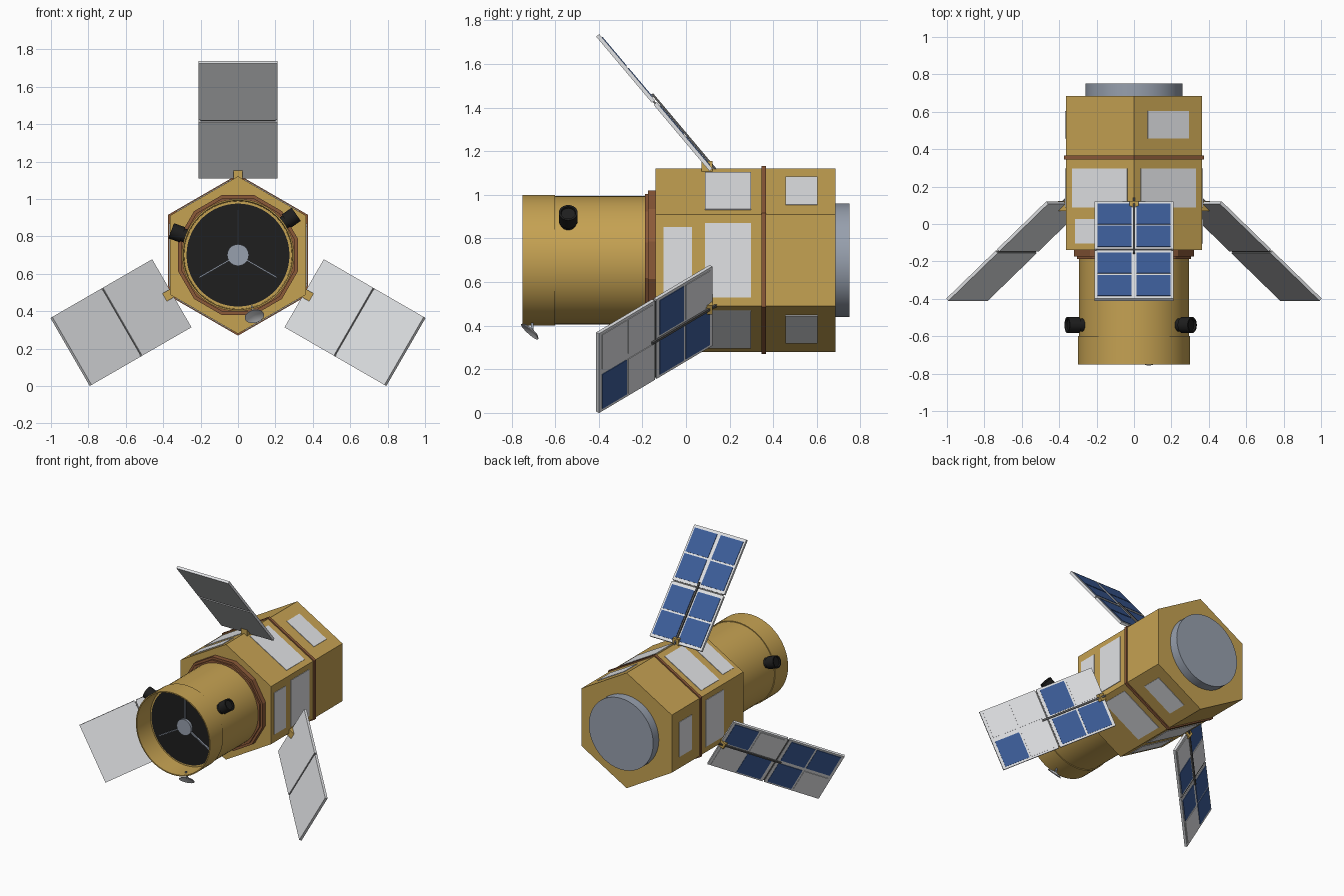
import bpy, bmesh
from math import radians, sin, cos
from mathutils import Matrix, Vector

if "Cube" in bpy.data.objects:
    bpy.data.objects.remove(bpy.data.objects["Cube"])

AXIS_HEIGHT = 0.70


def material(name, rgb):
    m = bpy.data.materials.new(name)
    m.use_nodes = True
    m.diffuse_color = (*rgb, 1)
    m.node_tree.nodes["Principled BSDF"].inputs["Base Color"].default_value = (*rgb, 1)
    return m


GOLD = material("gold foil", (0.56, 0.36, 0.085))
BROWN = material("copper brown", (0.26, 0.10, 0.04))
WHITE = material("pale grey", (0.75, 0.76, 0.78))
BLUE = material("solar blue", (0.045, 0.11, 0.32))
STEEL = material("steel grey", (0.31, 0.35, 0.42))
DARK = material("dark grey", (0.10, 0.10, 0.10))
BLACK = material("black", (0.013, 0.013, 0.013))


def frame(angle):
    """Axes: x = radial, y = tangent, z = forward along the craft's axis."""
    a = radians(angle)
    m = Matrix(((cos(a), -sin(a), 0), (0, 0, -1), (sin(a), cos(a), 0))).to_4x4()
    m.translation = (0, 0, AXIS_HEIGHT)
    return m


def finish(name, bm, mat, matrix):
    bmesh.ops.remove_doubles(bm, verts=bm.verts, dist=1e-5)
    bmesh.ops.recalc_face_normals(bm, faces=bm.faces)
    bm.transform(matrix)
    mesh = bpy.data.meshes.new(name)
    bm.to_mesh(mesh)
    bm.free()
    mesh.materials.append(mat)
    mesh.shade_smooth()
    mesh.set_sharp_from_angle(angle=radians(25))
    obj = bpy.data.objects.new(name, mesh)
    bpy.context.collection.objects.link(obj)
    return obj


def box(name, lo, hi, mat, matrix):
    bm = bmesh.new()
    bmesh.ops.create_cube(bm, size=1)
    for v in bm.verts:
        v.co = [l + (c + 0.5) * (h - l) for c, l, h in zip(v.co, lo, hi)]
    return finish(name, bm, mat, matrix)


def lathe(name, profile, mat, matrix, sides=64, phase=0):
    """Turn (radius, height) points around local z; ends lie on the axis."""
    bm = bmesh.new()
    angles = [radians(phase + 360 * i / sides) for i in range(sides)]
    rings = [[bm.verts.new((r * cos(a), r * sin(a), h)) for a in angles]
             for r, h in profile if r > 0]
    for lower, upper in zip(rings, rings[1:]):
        for i in range(sides):
            j = (i + 1) % sides
            bm.faces.new((lower[i], lower[j], upper[j], upper[i]))
    bm.faces.new(rings[0])
    bm.faces.new(rings[-1])
    return finish(name, bm, mat, matrix)


def prism(name, radius, h0, h1, mat, matrix, sides=64, phase=0):
    return lathe(name, [(radius, h0), (radius, h1)], mat, matrix, sides, phase)


main = frame(0)

# Hexagonal body, band, collar and rear ring
prism("body", 0.421, -0.685, 0.14, GOLD, main, 6, 30)
prism("body_band", 0.431, -0.367, -0.346, BROWN, main, 6, 30)
prism("collar_base", 0.332, 0.13, 0.175, BROWN, main, 12, 15)
prism("collar_step", 0.315, 0.17, 0.187, BROWN, main, 12, 15)
prism("rear_ring", 0.26, -0.75, -0.68, STEEL, main)

# Telescope barrel, with an open front sleeve
lathe("barrel", [(0.294, 0.13), (0.294, 0.60), (0.30, 0.60), (0.30, 0.75),
                 (0.292, 0.75), (0.288, 0.60)], GOLD, main)
prism("aperture", 0.275, 0.595, 0.606, BLACK, main)
prism("secondary_mirror", 0.058, 0.60, 0.625, STEEL, main, 32)
for i, angle in enumerate((90, 210, 330)):
    box(f"mirror_strut_{i + 1}", (0.05, -0.004, 0.606), (0.24, 0.004, 0.618),
        STEEL, frame(angle))

# Star sensors standing out from the barrel
for name, angle in (("left_sensor", 35), ("right_sensor", 160)):
    spot = frame(angle) @ Matrix.Translation((0.29, 0, 0.54)) @ Matrix.Rotation(radians(90), 4, 'Y')
    lathe(name, [(0.036, -0.02), (0.036, 0.025), (0.043, 0.025),
                 (0.043, 0.09), (0.034, 0.09), (0.032, 0.08)], BLACK, spot, 24)

# Small dish below the barrel mouth
spot = frame(-75) @ Matrix.Translation((0.332, 0, 0.71)) @ Matrix.Rotation(radians(49), 4, 'Y')
lathe("dish", [(0.012, -0.006), (0.04, 0), (0.052, 0.008), (0.052, 0.011),
               (0.038, 0.005), (0.01, 0)], WHITE, spot, 32)
box("dish_stem", (0.28, -0.005, 0.70), (0.332, 0.005, 0.71), STEEL, frame(-75))

# Radiator plates on the six sides
FLAT = 0.421 * cos(radians(30))


def radiator(name, side, y0, y1, half):
    box(name, (FLAT - 0.003, -half, -y1), (FLAT + 0.004, half, -y0), WHITE, frame(side))


for i in range(6):
    side = 60 * i
    radiator(f"middle_radiator_{i + 1}", side, 0.088, 0.297, 0.17)
    if i % 2:
        radiator(f"rear_radiator_{i + 1}", side, 0.457, 0.603, 0.127)
    else:
        radiator(f"front_radiator_{i + 1}", side, -0.104, 0.027, 0.152)

# Solar wings: x runs outward, y across, z toward the cell side.
# Cells go outward from the hinge, one string per row; b = blue, w = blank.
WINGS = (("top", 90, ("bbbb", "bbbb")),
         ("left", 330, ("bbwb", "wbww")),
         ("right", 210, ("bwbb", "wbbw")))
for name, angle, rows in WINGS:
    base = frame(angle)
    out = Vector((0.765, 0, 0.644))
    across = Vector((0, 1, 0))
    tilt = Matrix((out, across, out.cross(across))).transposed().to_4x4()
    if tilt.col[2][0] < 0:   # cells look outward and backward
        tilt.col[2] *= -1
    tilt.translation = (0.415, 0, -0.115)
    wing = base @ tilt
    for p, part in enumerate(("inner", "outer")):
        start = 0.409 * p
        box(f"{name}_{part}_panel", (start, -0.21, -0.01), (start + 0.397, 0.21, 0.008),
            WHITE, wing)
        for r, row in enumerate(rows):
            for c in range(2):
                u = start + 0.02 + 0.185 * c
                v = -0.196 + 0.21 * r
                box(f"{name}_{part}_cell_{r + 1}_{c + 1}", (u, v, 0.006),
                    (u + 0.172, v + 0.182, 0.0115),
                    BLUE if row[2 * p + c] == "b" else WHITE, wing)
    box(f"{name}_boom", (-0.04, -0.006, 0.012), (0.44, 0.006, 0.022), DARK, wing)
    box(f"{name}_mid_hinge", (0.396, -0.2, -0.004), (0.41, 0.2, 0.004), DARK, wing)
    box(f"{name}_bracket", (0.40, -0.024, -0.122), (0.455, 0.024, -0.07), GOLD, base)
